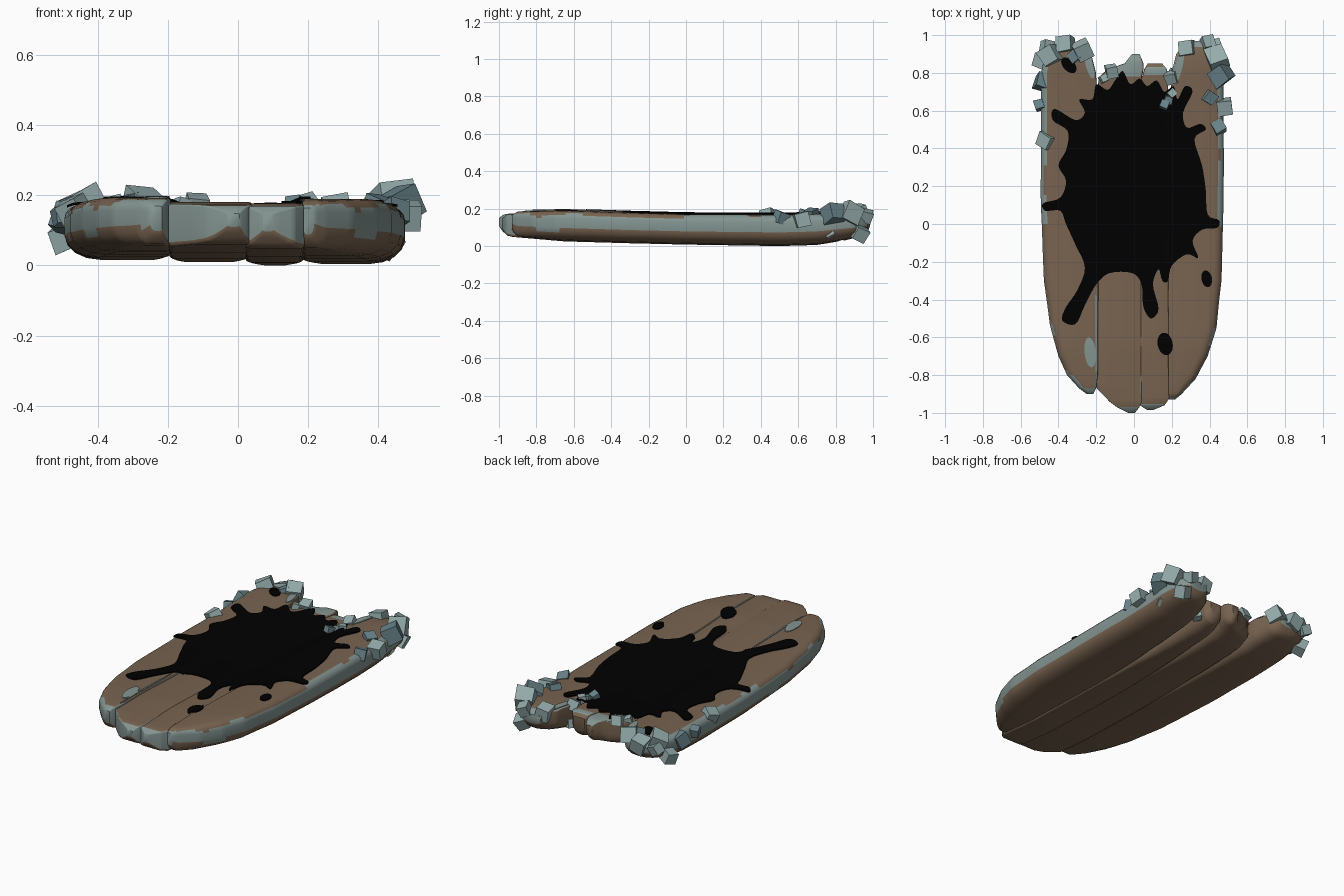
import bpy
import bmesh
import math
import random
from mathutils import Vector, Euler, noise
from mathutils.bvhtree import BVHTree
from mathutils.geometry import delaunay_2d_cdt

random.seed(4)
if "Cube" in bpy.data.objects:
    bpy.data.objects.remove(bpy.data.objects["Cube"])


def make_material(name, colour):
    mat = bpy.data.materials.new(name)
    mat.use_nodes = True
    mat.diffuse_color = (*colour, 1)
    mat.node_tree.nodes["Principled BSDF"].inputs["Base Color"].default_value = (*colour, 1)
    return mat


wood = make_material("brown_wood", (.187, .125, .08))
frost = make_material("pale_frost", (.23, .30, .285))
tar = make_material("black_tar", (0, 0, 0))
light_ice = make_material("light_ice", (.30, .41, .41))
dark_ice = make_material("dark_ice", (.14, .225, .25))


def add_object(name, bm, materials, angle=40):
    mesh = bpy.data.meshes.new(name)
    bm.to_mesh(mesh)
    bm.free()
    for mat in materials:
        mesh.materials.append(mat)
    mesh.shade_smooth()
    mesh.set_sharp_from_angle(angle=math.radians(angle))
    obj = bpy.data.objects.new(name, mesh)
    bpy.context.collection.objects.link(obj)
    return obj


def sample(table, y):
    """Interpolate the rows of a table that is sorted by its first column."""
    if y <= table[0][0]:
        return table[0][1:]
    for a, b in zip(table, table[1:]):
        if y <= b[0]:
            t = (y - a[0]) / (b[0] - a[0])
            return [p + (q - p) * t for p, q in zip(a[1:], b[1:])]
    return table[-1][1:]


# Underside and top height along the board
HEIGHTS = [(-1, .065, .172), (-.94, .05, .178), (-.65, .025, .184), (-.3, .015, .172),
           (0, .008, .164), (.5, 0, .162), (.7, .006, .166), (.85, .03, .17), (.97, .055, .16)]


def half_section(outer, width, y):
    """Inset and height fraction up one side of a plank."""
    back = min(1, max(0, y + .1))
    low_r, low_h, top_r, top_h = .1, .42, .05, .25
    if not outer:
        low_r, low_h, top_r, top_h = .012 + .06 * back, .1 + .35 * back, .007, .05
    low_r, top_r = min(low_r, width * .45), min(top_r, width * .4)
    steps = [i * math.pi / 8 for i in range(5)]
    low = [(low_r * (1 - math.sin(a)), low_h * (1 - math.cos(a))) for a in steps]
    top = [(top_r * (1 - math.cos(a)), 1 - top_h + top_h * math.sin(a)) for a in steps]
    return low + top


def is_frosted(face, drop, lift):
    c = face.calc_center_median()
    low, high = sample(HEIGHTS, c.y)
    f = (c.z - low - drop) / (high + lift - low - drop)
    n = noise.noise(c * 7)
    if c.y > .5 and abs(c.x) < .3:
        return c.y > .78 and face.normal.z > .2 and n > -.3
    rim = .86 + .15 * n
    if c.y > 0:
        rim += .15
    elif c.y < -.8 and c.x < .18:
        rim += .25
    return abs(face.normal.z) < .94 and .4 + .15 * n < f < rim


def make_plank(name, edges, outer_left, outer_right, drop, lift):
    bm = bmesh.new()
    start, end = edges[0][0], edges[-1][0]
    ys = {round(start + (end - start) * i / 60, 3) for i in range(61)}
    ys |= {round(y, 3) for d in (.008, .02) for y in (start + d, end - d)}
    ys = sorted(ys | {row[0] for row in edges})
    rings = []
    for y in ys:
        left, right = sample(edges, y)
        low, high = sample(HEIGHTS, y)
        # Both ends are rounded off
        blunt = max(0, 1 - min(y - start, end - y) / .04) ** 2
        low += drop + .035 * blunt
        tall = high + lift - .02 * blunt - low
        wobble = .004 * noise.noise(Vector((left * 3, y * 5, 1)))
        ring = [(right - i + wobble, low + f * tall)
                for i, f in half_section(outer_right, right - left, y)]
        ring += [(left + i + wobble, low + f * tall)
                 for i, f in reversed(half_section(outer_left, right - left, y))]
        rings.append([bm.verts.new((x, y, z)) for x, z in ring])
    for a, b in zip(rings, rings[1:]):
        for i in range(len(a)):
            j = (i + 1) % len(a)
            bm.faces.new((a[i], a[j], b[j], b[i]))
    bm.faces.new(rings[0])
    bm.faces.new(rings[-1])
    bmesh.ops.recalc_face_normals(bm, faces=bm.faces)
    for face in bm.faces:
        face.material_index = int(is_frosted(face, drop, lift))
    return add_object(name, bm, [wood, frost])


# Planks: y, left edge, right edge
planks = [
    make_plank("right_side_plank", [
        (-.9, -.25, -.215), (-.87, -.29, -.2), (-.8, -.355, -.192), (-.7, -.4, -.19),
        (-.53, -.445, -.19), (-.3, -.478, -.19), (.1, -.493, -.19), (.6, -.495, -.192),
        (.8, -.49, -.2), (.9, -.47, -.225), (.96, -.41, -.27)], True, False, .016, .01),
    make_plank("right_middle_plank", [
        (-1, -.03, .005), (-.97, -.09, .028), (-.94, -.13, .04), (-.87, -.197, .04),
        (.7, -.2, .035), (.78, -.185, .04), (.82, -.14, .05), (.85, -.05, .05),
        (.9, -.01, .03)], False, False, .01, -.004),
    make_plank("left_middle_plank", [
        (-.985, .07, .1), (-.96, .03, .16), (-.92, .02, .187), (.25, .02, .19),
        (.4, .025, .181), (.75, .035, .181), (.82, .055, .175), (.85, .075, .15)],
        False, False, 0, -.007),
    make_plank("left_side_plank", [
        (-.93, .185, .215), (-.9, .181, .25), (-.82, .181, .325), (-.7, .181, .39),
        (-.55, .181, .435), (-.3, .181, .463), (.1, .181, .475), (.25, .181, .475),
        (.4, .188, .475), (.8, .2, .475), (.9, .225, .46), (.97, .28, .4)],
        False, True, .004, .006)]

# Surface lookup for the plates that lie on the planks
trees = [BVHTree.FromPolygons([v.co for v in p.data.vertices],
                              [f.vertices for f in p.data.polygons]) for p in planks]


def surface(x, y):
    best = .1
    for dx in (-.012, 0, .012):
        for tree in trees:
            hit = tree.ray_cast(Vector((x + dx, y, 1)), Vector((0, 0, -1)))[0]
            if hit:
                best = max(best, hit.z)
    return best


def make_plate(name, outline, mat, thick):
    """A thin plate with a free outline, draped over the planks."""
    points = [Vector(p) for p in outline]
    loop = list(range(len(points)))
    points += [Vector((i * .03, j * .03)) for i in range(-17, 18) for j in range(-30, 33)]
    verts, _, faces, *_ = delaunay_2d_cdt(points, [], [loop], 1, 1e-5)
    bm = bmesh.new()
    new = [bm.verts.new((p.x, p.y, surface(p.x, p.y) + thick)) for p in verts]
    for face in faces:
        bm.faces.new([new[i] for i in face])
    bmesh.ops.delete(bm, geom=[v for v in bm.verts if not v.link_faces], context='VERTS')
    for face in bm.faces:
        face.normal_update()
        if face.normal.z < 0:
            face.normal_flip()
    # Skirt down to the wood
    border = [e for e in bm.edges if e.is_boundary]
    skirt = bmesh.ops.extrude_edge_only(bm, edges=border)["geom"]
    for v in skirt:
        if isinstance(v, bmesh.types.BMVert):
            v.co.z -= thick
    add_object(name, bm, [mat])


def smooth_loop(points, steps=4):
    """Closed Catmull-Rom curve through the points."""
    loop, n = [], len(points)
    for i in range(n):
        a, b, c, d = (Vector(points[(i + k) % n]) / 100 for k in (-1, 0, 1, 2))
        for s in range(steps):
            t = s / steps
            loop.append(b + (c - a) * (t / 2) + (a * 2 - b * 5 + c * 4 - d) * (t * t / 2)
                        + (b * 3 - a - c * 3 + d) * (t ** 3 / 2))
    return loop


# Large splat with its drips, in hundredths, clockwise from the back
splat = [(-6, 81), (-2, 74), (3, 77), (7, 73), (12, 76), (16, 70), (21, 73), (23, 66),
         (27, 73), (31, 70), (26, 59), (28, 51), (35, 53), (38, 50), (32, 45), (36, 31),
         (38, 18), (39, 5), (45, 2), (44, -2), (36, -3), (31, -9), (34, -18), (28, -16),
         (20, -22), (18, -30), (15, -30), (13, -24), (10, -32), (13, -45), (9, -50),
         (5, -44), (4, -32), (-1, -26), (-13, -26), (-20, -32), (-26, -43), (-31, -53),
         (-38, -51), (-36, -44), (-30, -35), (-26, -23), (-31, -11), (-36, 0), (-39, 7),
         (-47, 7), (-48, 11), (-39, 14), (-36, 23), (-40, 31), (-36, 39), (-35, 49),
         (-43, 55), (-42, 61), (-31, 55), (-26, 59), (-29, 66), (-22, 66), (-20, 74),
         (-14, 71), (-10, 76)]
make_plate("tar_splat", smooth_loop(splat)[::-1], tar, .007)


def oval(x, y, rx, ry, turn):
    angles = [i * math.tau / 20 for i in range(20)]
    c, s = math.cos(turn), math.sin(turn)
    return [(x + rx * math.cos(a) * c - ry * math.sin(a) * s,
             y + rx * math.cos(a) * s + ry * math.sin(a) * c) for a in angles]


# Loose drops of tar, and frost worn into the top edges
for name, shape in (("back_drop", (-.345, .84, .05, .03, -.8)),
                    ("side_drop", (.385, -.29, .028, .045, .2)),
                    ("front_drop", (.165, -.635, .04, .06, .2))):
    make_plate(name, oval(*shape), tar, .007)
for name, shape in (("front_frost", (-.232, -.68, .03, .08, .1)),
                    ("seam_frost", (-.2, -.58, .005, .24, 0)),
                    ("right_inner_frost", (-.235, .84, .02, .07, .25)),
                    ("left_inner_frost", (.236, .83, .02, .09, -.25))):
    make_plate(name, oval(*shape), frost, .004)


# Ice chunks around the broken back end: x, y, z, size
def make_chunks(name, spots):
    for k, (x, y, z, size) in enumerate(spots):
        bm = bmesh.new()
        bmesh.ops.create_cube(bm, size=size)
        turn = Euler([random.uniform(-.5, .5), random.uniform(-.5, .5), random.uniform(0, 1.5)])
        for v in bm.verts:
            v.co *= random.uniform(.9, 1.08)
            v.co.rotate(turn)
            v.co += Vector((x, y, z))
        add_object(f"{name}_{k + 1}", bm, [dark_ice if k % 3 == 2 else light_ice], 20)


make_chunks("right_ice", [
    (-.44, .89, .168, .09), (-.36, .95, .15, .08), (-.485, .75, .13, .075),
    (-.27, .92, .17, .085), (-.49, .86, .08, .07), (-.5, .63, .14, .05),
    (-.465, .44, .155, .075), (-.46, .94, .14, .055), (-.31, .89, .17, .06)])
make_chunks("left_ice", [
    (.28, .93, .16, .08), (.44, .88, .175, .1), (.465, .79, .17, .095),
    (.39, .96, .16, .06), (.48, .62, .14, .075), (.4, .67, .165, .06),
    (.42, .93, .07, .07), (.44, .77, .07, .05), (.45, .51, .15, .065)])
make_chunks("middle_ice", [
    (-.12, .81, .17, .06), (-.16, .77, .17, .04), (.16, .63, .17, .045),
    (.2, .775, .165, .06), (.2, .69, .17, .04), (.18, .66, .16, .04),
    (.205, .79, .06, .05)])
